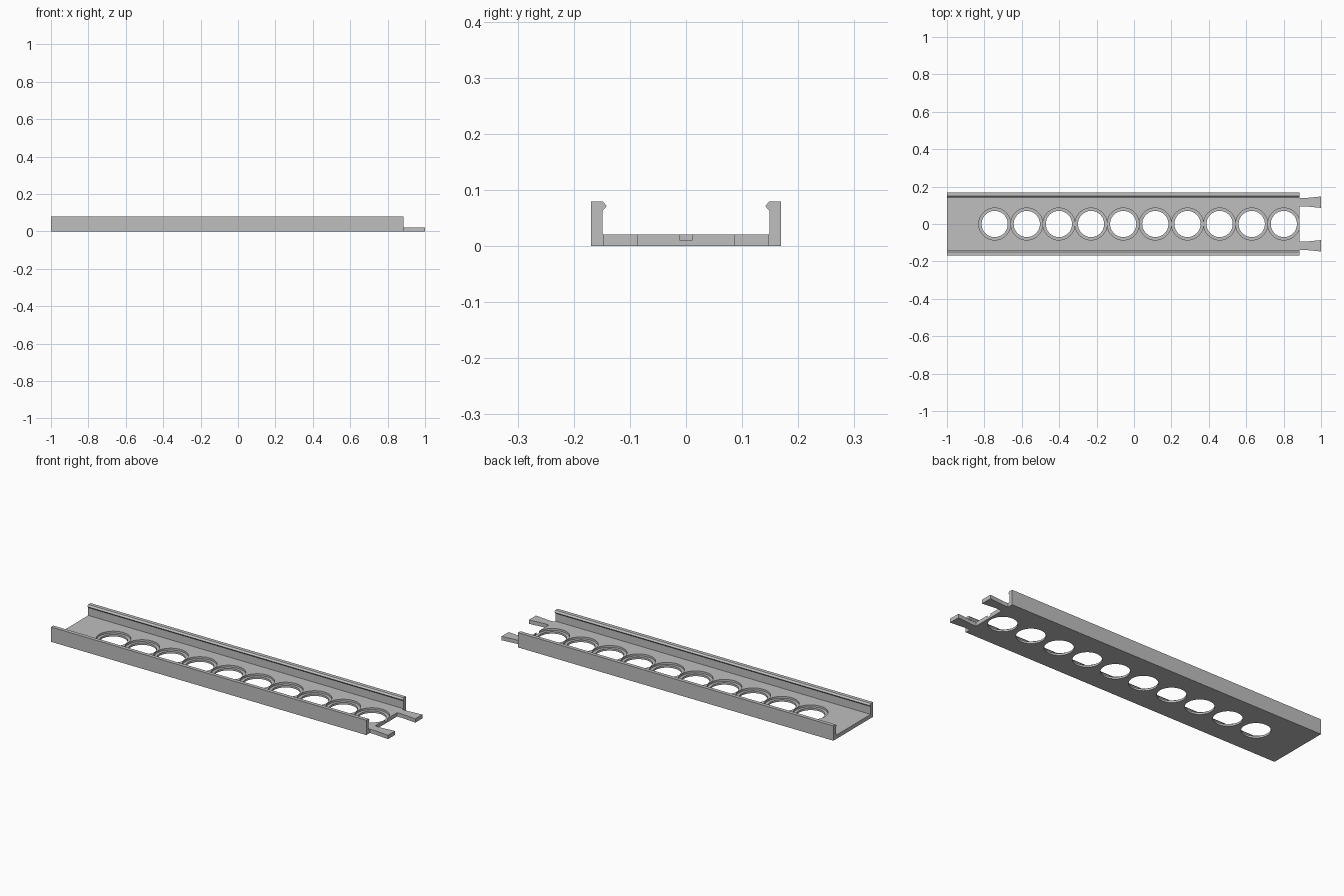
import bpy, bmesh
from mathutils import Matrix

old = bpy.data.objects.get("Cube")
if old:
    bpy.data.objects.remove(old, do_unlink=True)

grey = bpy.data.materials.new("plain grey")
grey.use_nodes = True
colour = (0.52, 0.52, 0.52, 1)
grey.diffuse_color = colour
grey.node_tree.nodes["Principled BSDF"].inputs["Base Color"].default_value = colour

FLOOR, END = 0.021, 0.886
HOLES, FIRST, STEP = 10, -0.745, 0.1718


def add_object(name, bm):
    bmesh.ops.recalc_face_normals(bm, faces=bm.faces)
    mesh = bpy.data.meshes.new(name)
    bm.to_mesh(mesh)
    bm.free()
    obj = bpy.data.objects.new(name, mesh)
    mesh.materials.append(grey)
    bpy.context.collection.objects.link(obj)
    return obj


def prism(name, points, offset):
    bm = bmesh.new()
    face = bm.faces.new([bm.verts.new(p) for p in points])
    made = bmesh.ops.extrude_face_region(bm, geom=[face])["geom"]
    verts = [g for g in made if isinstance(g, bmesh.types.BMVert)]
    bmesh.ops.translate(bm, verts=verts, vec=offset)
    return add_object(name, bm)


def cut_row(target, name, radius, bottom, top):
    """Cut a row of round pockets between two heights."""
    bm = bmesh.new()
    for i in range(HOLES):
        bmesh.ops.create_cone(
            bm, cap_ends=True, segments=64, radius1=radius, radius2=radius,
            depth=top - bottom,
            matrix=Matrix.Translation((FIRST + i * STEP, 0, (top + bottom) / 2)))
    cutter = add_object(name, bm)
    mod = target.modifiers.new(name, "BOOLEAN")
    mod.operation = "DIFFERENCE"
    mod.solver = "EXACT"
    mod.object = cutter
    bpy.context.view_layer.objects.active = target
    bpy.ops.object.modifier_apply(modifier=mod.name)
    bpy.data.objects.remove(cutter, do_unlink=True)


# Channel with hooked side walls
half = [(0.169, 0), (0.169, 0.08), (0.149, 0.08), (0.141, 0.0715),
        (0.149, 0.063), (0.149, FLOOR)]
section = half + [(-y, z) for y, z in reversed(half)]
channel = prism("channel", [(-1, y, z) for y, z in section], (1 + END, 0, 0))

# Stepped round holes along the floor
cut_row(channel, "hole_cutters", 0.07, -0.05, 0.05)
cut_row(channel, "recess_cutters", 0.0855, FLOOR / 2, 0.05)

# Flared connector tabs at the end
outline = [(END, 0.094), (0.92, 0.094), (1, 0.086),
           (1, 0.147), (0.92, 0.139), (END, 0.139)]
for side, name in ((1, "back_tab"), (-1, "front_tab")):
    prism(name, [(x, side * y, 0) for x, y in outline], (0, 0, FLOOR))
